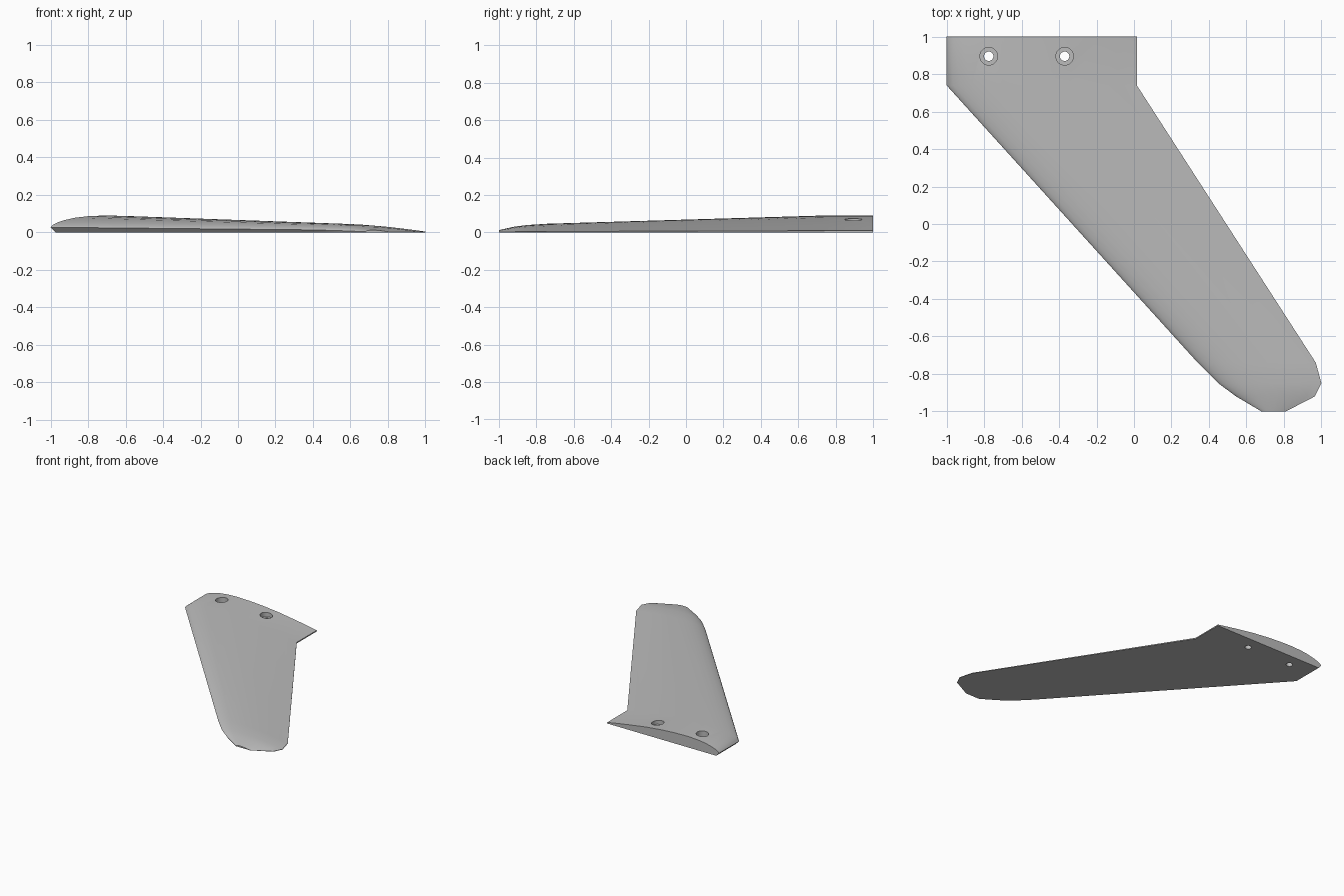
import bpy
import bmesh
from mathutils import Matrix

if "Cube" in bpy.data.objects:
    bpy.data.objects.remove(bpy.data.objects["Cube"], do_unlink=True)

grey = bpy.data.materials.new("matte_grey")
grey.use_nodes = True
colour = (0.5, 0.5, 0.5, 1)
grey.diffuse_color = colour
grey.node_tree.nodes["Principled BSDF"].inputs["Base Color"].default_value = colour

# Section outline: chord fraction, height fraction
PROFILE = [(0.025, 0), (0, 0.3), (0.01, 0.43), (0.035, 0.58), (0.075, 0.73),
           (0.13, 0.87), (0.2, 0.96), (0.29, 1), (0.4, 0.97), (0.52, 0.88),
           (0.65, 0.73), (0.8, 0.48), (0.9, 0.3), (1, 0.1), (1, 0)]

# Stations from root to tip: y, leading x, trailing x, height
STATIONS = [(1, -1, 0.015, 0.09), (0.74, -1, 0.015, 0.09),
            (-0.74, 0.34, 0.97, 0.046), (-0.85, 0.45, 1, 0.039),
            (-0.92, 0.545, 0.965, 0.03), (-1, 0.68, 0.81, 0.012)]


def new_object(name, bm):
    bmesh.ops.recalc_face_normals(bm, faces=bm.faces)
    mesh = bpy.data.meshes.new(name)
    bm.to_mesh(mesh)
    bm.free()
    mesh.materials.append(grey)
    obj = bpy.data.objects.new(name, mesh)
    bpy.context.collection.objects.link(obj)
    return obj


# Fin: loft of sections, closed at root and tip
bm = bmesh.new()
rings = [[bm.verts.new((lead + u * (trail - lead), y, h * height))
          for u, h in PROFILE] for y, lead, trail, height in STATIONS]
for a, b in zip(rings, rings[1:]):
    for i in range(len(a)):
        j = (i + 1) % len(a)
        bm.faces.new((a[i], a[j], b[j], b[i]))
bm.faces.new(rings[0])
bm.faces.new(rings[-1])
fin = new_object("fin", bm)


# Screw holes: wide recess above a narrow through hole
def cut_hole(name, x, radius, bottom, top):
    bm = bmesh.new()
    bmesh.ops.create_cone(bm, cap_ends=True, segments=32, radius1=radius,
                          radius2=radius, depth=top - bottom,
                          matrix=Matrix.Translation((x, 0.895, (top + bottom) / 2)))
    cutter = new_object(name, bm)
    cutter.hide_render = True
    bpy.context.view_layer.objects.active = fin
    mod = fin.modifiers.new(name, 'BOOLEAN')
    mod.object = cutter
    mod.operation = 'DIFFERENCE'
    mod.solver = 'EXACT'
    bpy.ops.object.modifier_apply(modifier=name)
    bpy.data.objects.remove(cutter, do_unlink=True)


for x in (-0.775, -0.37):
    cut_hole("recess_cutter", x, 0.047, 0.035, 0.2)
    cut_hole("bore_cutter", x, 0.025, -0.1, 0.2)

bpy.ops.object.select_all(action='DESELECT')
fin.select_set(True)
bpy.context.view_layer.objects.active = fin
bpy.ops.object.shade_smooth_by_angle(angle=0.5)
